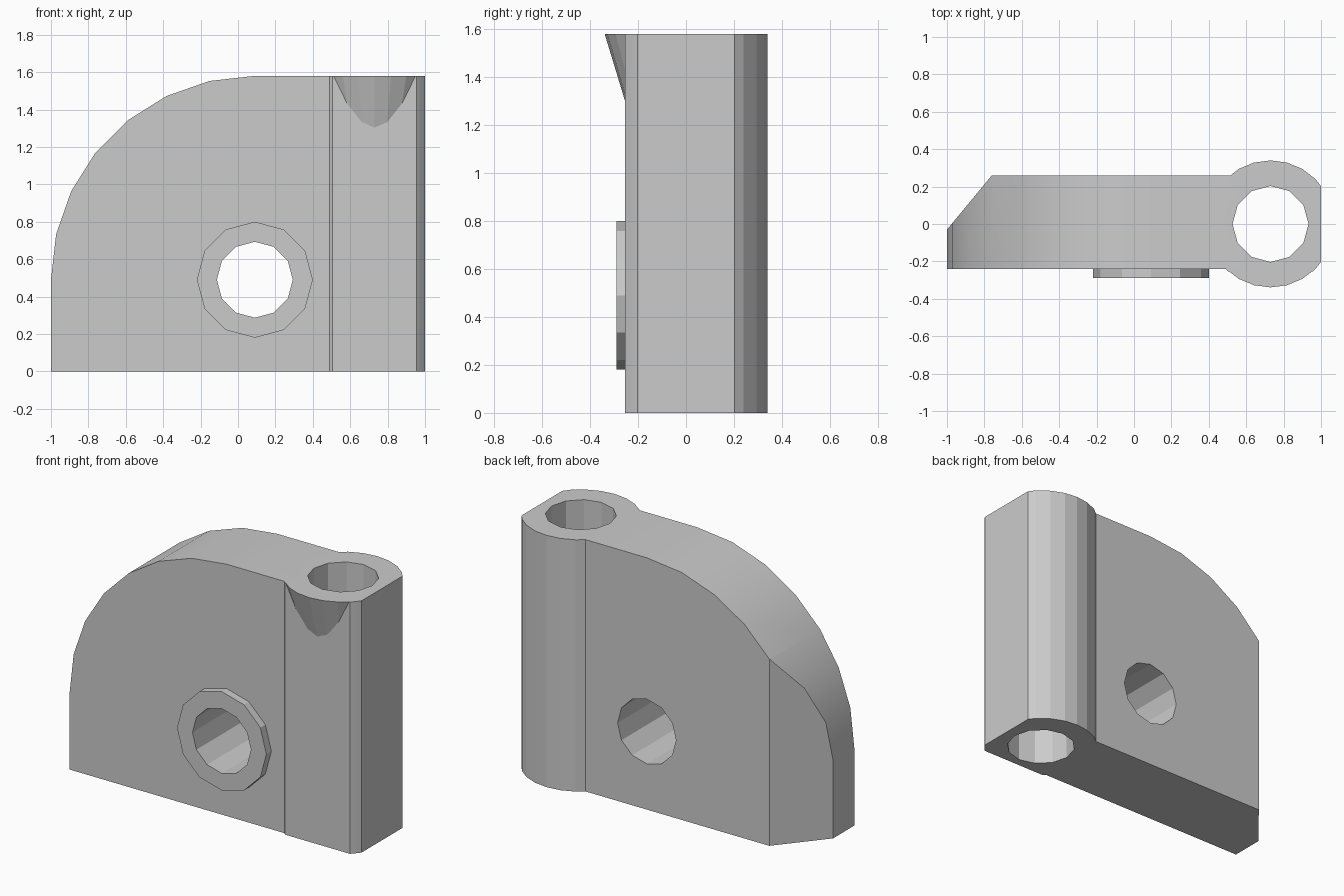
import bpy, bmesh, math
from mathutils import Matrix, Vector

if "Cube" in bpy.data.objects:
    bpy.data.objects.remove(bpy.data.objects["Cube"])

GREY = bpy.data.materials.new("plain_grey")
GREY.diffuse_color = (0.6, 0.6, 0.6, 1)
GREY.use_nodes = True
GREY.node_tree.nodes["Principled BSDF"].inputs["Base Color"].default_value = GREY.diffuse_color

PIN_X, PIN_R = 0.73, 0.34             # upright sleeve
HUB_X, HUB_Z = 0.09, 0.49             # cross hole and centre of the rounded corner
TOP = 1.58


def finish(name, bm):
    bmesh.ops.recalc_face_normals(bm, faces=bm.faces)
    mesh = bpy.data.meshes.new(name)
    bm.to_mesh(mesh)
    bm.free()
    obj = bpy.data.objects.new(name, mesh)
    obj.data.materials.append(GREY)
    bpy.context.collection.objects.link(obj)
    return obj


def prism(name, points, offset):
    """Extrude a closed 3D outline along an offset."""
    bm = bmesh.new()
    face = bm.faces.new([bm.verts.new(p) for p in points])
    new = bmesh.ops.extrude_face_region(bm, geom=[face])["geom"]
    bmesh.ops.translate(bm, vec=Vector(offset),
                        verts=[v for v in new if isinstance(v, bmesh.types.BMVert)])
    return finish(name, bm)


def ring(cx, cy, r, degrees):
    return [(cx + r * math.cos(math.radians(a)), cy + r * math.sin(math.radians(a)))
            for a in degrees]


def combine(target, tool, operation):
    mod = target.modifiers.new(operation.lower(), 'BOOLEAN')
    mod.object, mod.operation, mod.solver = tool, operation, 'EXACT'
    bpy.context.view_layer.objects.active = target
    bpy.ops.object.modifier_apply(modifier=mod.name)
    bpy.data.objects.remove(tool)


# Plan outline: plate with cut back corner, running into the sleeve
outline = [(-1.1, -0.24)] + ring(PIN_X, 0, PIN_R, [225])
outline += [(0.505, -0.255), (0.955, -0.255)]
outline += ring(PIN_X, 0, PIN_R, range(-45, 121, 15))
outline += [(0.516, 0.26), (-0.76, 0.26), (-1.1, -0.151)]
bracket = prism("bracket", [(x, y, -0.1) for x, y in outline], (0, 0, 1.8))

# Flared lip at the top front of the sleeve
z0, z1, slope = 1.22, 1.76, 0.085 / 0.28
bm = bmesh.new()
bmesh.ops.create_cone(bm, cap_ends=True, segments=24,
                      radius1=0.339 - (TOP - z0) * slope,
                      radius2=0.339 + (z1 - TOP) * slope, depth=z1 - z0,
                      matrix=Matrix.Translation((PIN_X, 0, (z0 + z1) / 2)))
combine(bracket, finish("flared_lip", bm), 'UNION')

# Side silhouette with the rounded corner
arch = [(-1, 0), (1, 0), (1, TOP)]
arch += ring(HUB_X, HUB_Z, TOP - HUB_Z, [90 + i * 90 / 7 for i in range(8)])
combine(bracket, prism("silhouette", [(x, -0.7, z) for x, z in arch], (0, 1.4, 0)),
        'INTERSECT')

# Raised collar on the front, then both bores
twelve = range(0, 360, 30)
collar = ring(HUB_X, HUB_Z, 0.31, twelve)
combine(bracket, prism("collar", [(x, -0.29, z) for x, z in collar], (0, 0.1, 0)), 'UNION')
bore = ring(HUB_X, HUB_Z, 0.203, twelve)
combine(bracket, prism("cross_bore", [(x, -0.6, z) for x, z in bore], (0, 1.2, 0)),
        'DIFFERENCE')
bore = ring(PIN_X, 0, 0.203, twelve)
combine(bracket, prism("pin_bore", [(x, y, -0.2) for x, y in bore], (0, 0, 2.2)),
        'DIFFERENCE')

# Soft shading on the rounded corner only; steeper facets stay flat
bracket.select_set(True)
bpy.context.view_layer.objects.active = bracket
bpy.ops.object.shade_smooth_by_angle(angle=math.radians(14))
